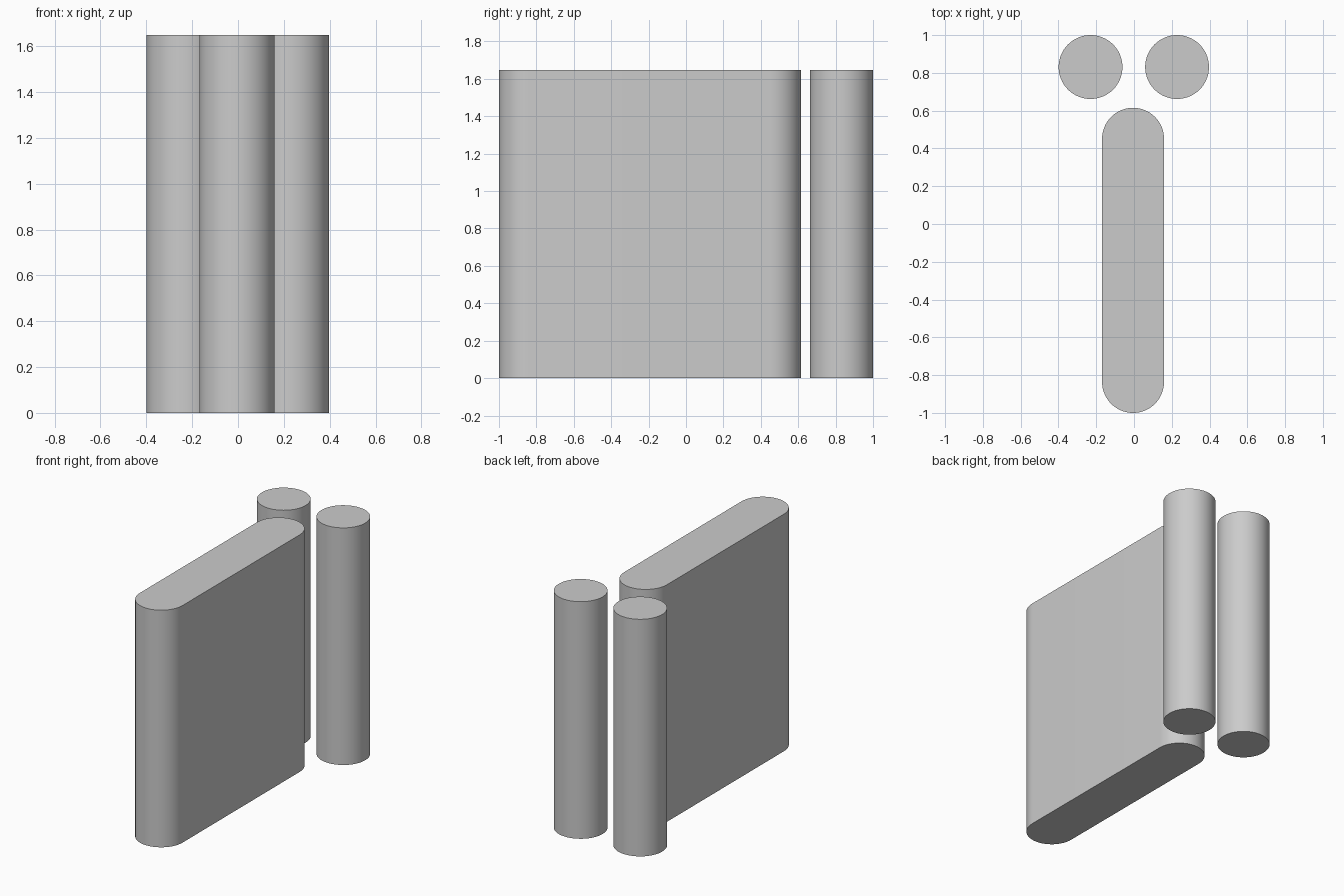
import bpy, bmesh, math

default = bpy.data.objects.get("Cube")
if default:
    bpy.data.objects.remove(default, do_unlink=True)

HEIGHT = 1.648

grey = bpy.data.materials.new("plain grey")
grey.use_nodes = True
colour = (0.6, 0.6, 0.6, 1)
grey.diffuse_color = colour
grey.node_tree.nodes["Principled BSDF"].inputs["Base Color"].default_value = colour


def rounded_column(name, x, y_front, y_back, radius, steps=32):
    """Extrude a stadium outline upward; equal y values give a round column."""
    outline = []
    for centre, start in ((y_back, 0), (y_front, math.pi)):
        for i in range(steps + 1):
            a = start + math.pi * i / steps
            outline.append((x + radius * math.cos(a), centre + radius * math.sin(a), 0))
    bm = bmesh.new()
    base = bm.faces.new([bm.verts.new(p) for p in outline])
    top = bmesh.ops.extrude_face_region(bm, geom=[base], use_keep_orig=True)["geom"]
    bmesh.ops.translate(bm, vec=(0, 0, HEIGHT),
                        verts=[v for v in top if isinstance(v, bmesh.types.BMVert)])
    bmesh.ops.remove_doubles(bm, verts=bm.verts, dist=0.0001)
    bmesh.ops.recalc_face_normals(bm, faces=bm.faces)
    mesh = bpy.data.meshes.new(name)
    bm.to_mesh(mesh)
    bm.free()
    mesh.materials.append(grey)
    obj = bpy.data.objects.new(name, mesh)
    bpy.context.collection.objects.link(obj)
    bpy.ops.object.select_all(action='DESELECT')
    obj.select_set(True)
    bpy.context.view_layer.objects.active = obj
    bpy.ops.object.shade_smooth_by_angle(angle=math.radians(30))


# Long wall with rounded ends
rounded_column("rounded_wall", -0.005, -0.836, 0.451, 0.164)

# Pair of round columns behind it
for side, x in (("right", -0.23), ("left", 0.228)):
    rounded_column(side + "_column", x, 0.831, 0.831, 0.169)
